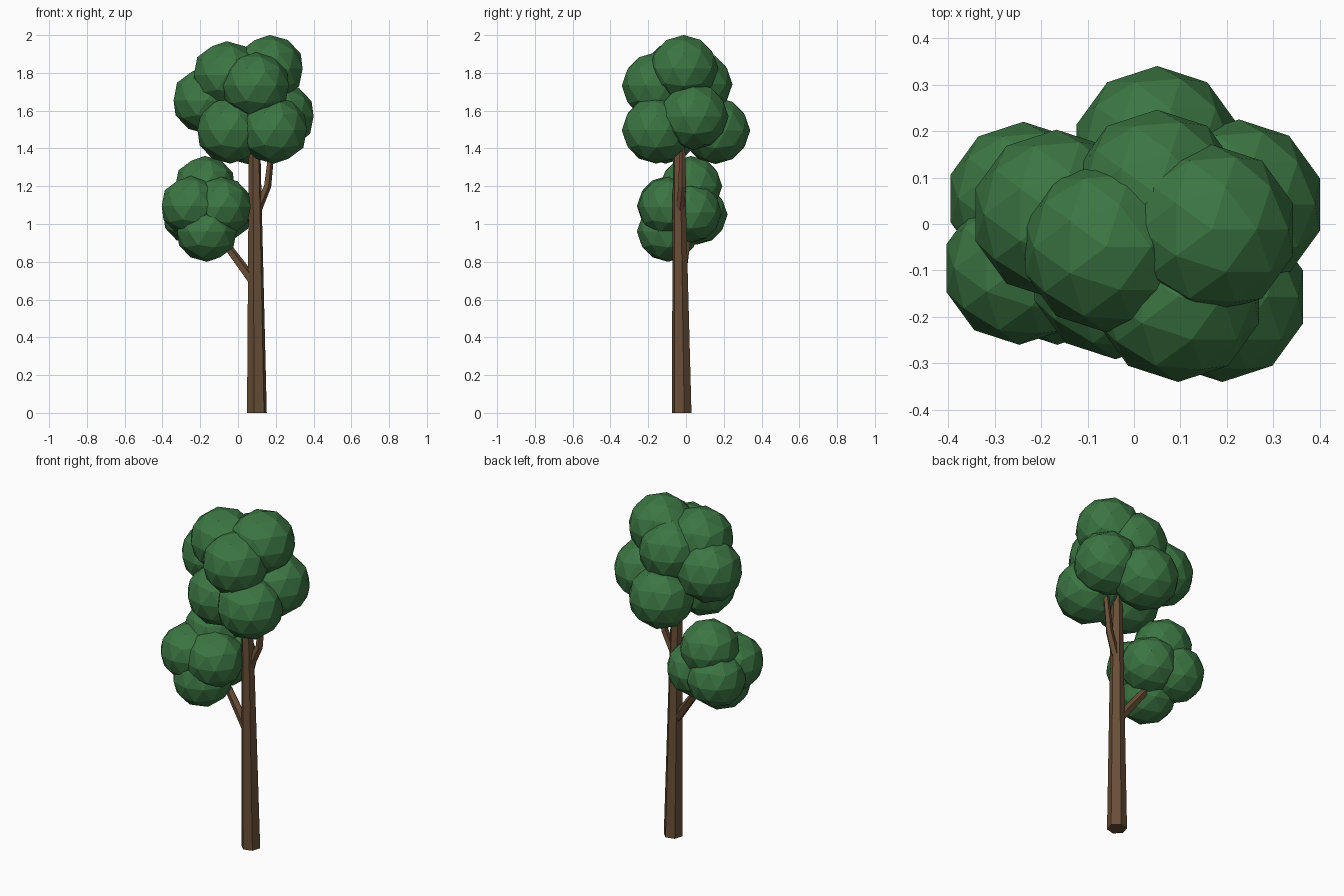
import bpy, bmesh
from mathutils import Vector, Matrix

if "Cube" in bpy.data.objects:
    bpy.data.objects.remove(bpy.data.objects["Cube"])


def material(name, rgb):
    m = bpy.data.materials.new(name)
    m.diffuse_color = (*rgb, 1)
    m.use_nodes = True
    m.node_tree.nodes["Principled BSDF"].inputs["Base Color"].default_value = m.diffuse_color
    return m


LEAF = material("leaf green", (0.044, 0.18, 0.055))
BARK = material("bark brown", (0.14, 0.077, 0.038))


def finish(bm, name, mat):
    mesh = bpy.data.meshes.new(name)
    bm.to_mesh(mesh)
    bm.free()
    mesh.materials.append(mat)
    bpy.context.collection.objects.link(bpy.data.objects.new(name, mesh))


def limb(name, points, sides, start_angle=0.0):
    """Tapered faceted tube through (x, y, z, radius) points."""
    bm = bmesh.new()
    pts = [Vector(p[:3]) for p in points]
    rings = []
    for i, p in enumerate(points):
        d = pts[min(i + 1, len(pts) - 1)] - pts[max(i - 1, 0)]
        if p[2] == 0:
            d = Vector((0, 0, 1))          # flat cut on the ground
        tilt = Vector((0, 0, 1)).rotation_difference(d).to_matrix()
        spin = Matrix.Rotation(start_angle, 3, 'Z')
        ring = []
        for k in range(sides):
            step = Matrix.Rotation(6.283185 * k / sides, 3, 'Z')
            ring.append(bm.verts.new(pts[i] + tilt @ spin @ step @ Vector((p[3], 0, 0))))
        rings.append(ring)
    for a, b in zip(rings, rings[1:]):
        for k in range(sides):
            n = (k + 1) % sides
            bm.faces.new((a[k], a[n], b[n], b[k]))
    bm.faces.new(rings[0][::-1])
    bm.faces.new(rings[-1])
    finish(bm, name, BARK)


def leaf_clump(name, centres, r):
    """Cluster of low-poly leaf balls."""
    for i, c in enumerate(centres):
        bm = bmesh.new()
        bmesh.ops.create_icosphere(
            bm, subdivisions=2, radius=r,
            matrix=Matrix.Translation(c) @ Matrix.Diagonal((1, 1, 0.97, 1)))
        finish(bm, f"{name}_{i + 1}", LEAF)


# Trunk and branches
limb("trunk", [(0.10, -0.023, 0, 0.054), (0.087, -0.04, 1.5, 0.03)], 6, 0.25)
limb("lower_branch", [(0.085, -0.03, 0.69, 0.028), (-0.06, 0.0, 0.885, 0.022),
                      (-0.15, 0.0, 1.0, 0.018)], 5)
limb("upper_branch", [(0.092, -0.035, 1.05, 0.024), (0.155, -0.02, 1.2, 0.021),
                      (0.18, -0.02, 1.42, 0.016)], 5)

# Main crown
leaf_clump("crown_leaves", [
    (-0.06, -0.05, 1.79), (0.168, -0.012, 1.823), (0.095, -0.157, 1.732),
    (-0.167, 0.02, 1.655), (0.226, 0.042, 1.57), (0.19, -0.157, 1.497),
    (-0.04, -0.108, 1.497), (0.05, 0.157, 1.495), (0.05, 0.063, 1.74)], 0.183)

# Side crown on the lower branch
leaf_clump("side_leaves", [
    (-0.175, 0.027, 1.2), (-0.247, -0.095, 1.095), (-0.09, -0.09, 1.09),
    (-0.165, -0.095, 0.96), (-0.238, 0.055, 1.05), (-0.087, 0.025, 1.06)], 0.165)
